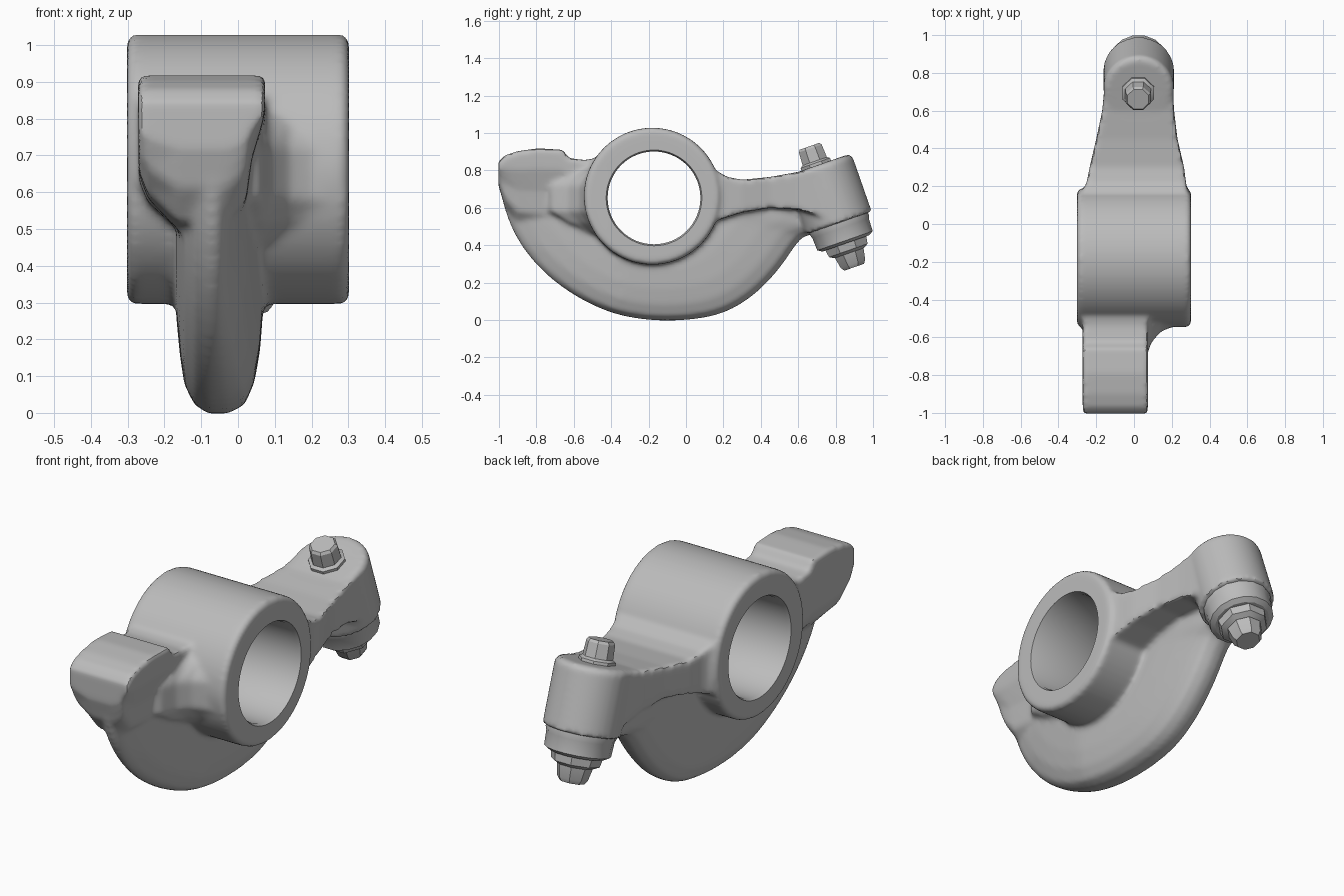
import bpy, bmesh, math
from mathutils import Vector

cube = bpy.data.objects.get("Cube")
if cube:
    bpy.data.objects.remove(cube, do_unlink=True)

steel = bpy.data.materials.new("grey steel")
steel.use_nodes = True
GREY = (0.5, 0.5, 0.5, 1)
steel.diffuse_color = GREY
steel.node_tree.nodes["Principled BSDF"].inputs["Base Color"].default_value = GREY


def loft(bm, rings):
    """Skin a list of equal-length point rings and cap both ends."""
    rows = [[bm.verts.new(p) for p in ring] for ring in rings]
    n = len(rows[0])
    faces = [bm.faces.new((a[i], a[(i + 1) % n], b[(i + 1) % n], b[i]))
             for a, b in zip(rows, rows[1:]) for i in range(n)]
    faces += [bm.faces.new(rows[0]), bm.faces.new(rows[-1])]
    bmesh.ops.recalc_face_normals(bm, faces=faces)


def rounded(points, passes=2):
    """Cut the corners of a closed outline until it reads as a curve."""
    pts = [Vector(p) for p in points]
    for _ in range(passes):
        pts = [a.lerp(b, t) for a, b in zip(pts, pts[1:] + pts[:1]) for t in (0.25, 0.75)]
    return pts


def lathe(bm, start, axis, steps, sides, spin=0.0):
    """Stack rings of (distance, radius) along an axis."""
    rot = Vector(axis).to_track_quat('Z', 'Y').to_matrix()
    loft(bm, [[Vector(start) + rot @ Vector((r * math.cos(a), r * math.sin(a), d))
               for a in (spin + math.tau * i / sides for i in range(sides))]
              for d, r in steps])


def finish(bm, name):
    mesh = bpy.data.meshes.new(name)
    bm.to_mesh(mesh)
    bm.free()
    obj = bpy.data.objects.new(name, mesh)
    bpy.context.collection.objects.link(obj)
    mesh.materials.append(steel)
    return obj


def activate(obj):
    bpy.ops.object.select_all(action='DESELECT')
    obj.select_set(True)
    bpy.context.view_layer.objects.active = obj


HUB = Vector((-0.18, 0.662))
BORE = Vector((-0.171, 0.653))
TILT = Vector((0, 0.33, -0.945))
BOSS_TOP = Vector((0.025, 0.708, 0.83))
STUD_BASE = Vector((0.022, 0.695, 0.83))

# Body: overlapping solids, blended afterwards
body = bmesh.new()

# Pivot barrel
lathe(body, (-0.302, *HUB), (1, 0, 0),
      [(0, 0.348), (0.016, 0.366), (0.588, 0.366), (0.604, 0.348)], 64)

# Curved web beneath the barrel, thinning towards its rim: (x, scale)
web = rounded([(-1, 0.8), (-0.98, 0.61), (-0.9, 0.42), (-0.77, 0.26), (-0.6, 0.13),
               (-0.4, 0.035), (-0.2, -0.002), (0, -0.002), (0.19, 0.03), (0.35, 0.12),
               (0.49, 0.26), (0.61, 0.44), (0.66, 0.455), (0.8, 0.5), (0.74, 0.7),
               (0.2, 0.7), (-0.5, 0.75)])
layers = [(-0.168, 0.6), (-0.158, 0.76), (-0.146, 0.88), (-0.118, 0.965), (-0.08, 1),
          (-0.03, 1), (0.018, 0.965), (0.045, 0.87), (0.06, 0.74), (0.068, 0.58)]


def web_point(p, x, scale):
    """Scale the outline about the barrel; the left face leans in towards the front."""
    q = HUB + (p - HUB) * scale
    lean = 0.05 * min(1, max(0, (-0.35 - q.x) / 0.45))
    return (x - lean * min(1, max(0, (x + 0.08) / 0.1)), q.x, q.y)


loft(body, [[web_point(p, x, s) for p in web] for x, s in layers])

# Valve pad: undercut section swept along y as (y, low z, top z), notched at the back
section = [(-0.272, 1), (0.075, 1), (0.072, 0.74), (0.038, 0.45), (0.022, 0.16), (-0.03, 0),
           (-0.165, 0), (-0.245, 0.2), (-0.27, 0.36)]
sweep = [(-1.003, 0.72, 0.845), (-0.97, 0.61, 0.88), (-0.9, 0.52, 0.903), (-0.79, 0.5, 0.918),
         (-0.66, 0.5, 0.91), (-0.625, 0.5, 0.865), (-0.54, 0.5, 0.855), (-0.4, 0.5, 0.88)]
loft(body, [[(x, y, low + (top - low) * f) for x, f in section] for y, low, top in sweep])

# Curved gusset from pad to barrel, fading out above and below: (z, depth)
gusset = [(0, -0.76), (0.06, -0.72), (0.09, -0.63), (0.14, -0.57), (0.2, -0.545),
          (0.3, -0.53), (0.3, -0.45), (0, -0.45)]
loft(body, [[(x, -0.45 + (y + 0.45) * s, z) for x, y in gusset]
            for z, s in ((0.46, 0.2), (0.52, 0.65), (0.58, 1), (0.72, 1), (0.79, 0.6), (0.83, 0.2))])

# Tapering adjuster arm: (y, left x, right x, low z, high z)
stations = [(0.05, -0.295, 0.295, 0.52, 0.86), (0.16, -0.28, 0.285, 0.53, 0.8),
            (0.22, -0.25, 0.275, 0.55, 0.765), (0.3, -0.235, 0.265, 0.575, 0.75),
            (0.45, -0.2, 0.23, 0.6, 0.765), (0.6, -0.168, 0.212, 0.59, 0.792),
            (0.74, -0.155, 0.205, 0.55, 0.825)]
loft(body, [[(a, y, lo), (b, y, lo), (b, y, hi), (a, y, hi)]
            for y, a, b, lo, hi in stations])

# Tilted adjuster boss
lathe(body, BOSS_TOP, TILT, [(0, 0.17), (0.02, 0.187), (0.33, 0.187)], 40)

arm = finish(body, "rocker_body")

# Bore cutter
bore = bmesh.new()
lathe(bore, (-0.4, *BORE), (1, 0, 0),
      [(0, 0.26), (0.1, 0.256), (0.115, 0.248), (0.685, 0.248), (0.7, 0.256), (0.8, 0.26)], 64)
cutter = finish(bore, "bore_cutter")
cutter.hide_render = True

# Blend the solids into one casting, then cut the bore
remesh = arm.modifiers.new("blend", 'REMESH')
remesh.mode = 'VOXEL'
remesh.voxel_size = 0.013
soft = arm.modifiers.new("fillets", 'SMOOTH')
soft.factor = 0.5
soft.iterations = 7
cut = arm.modifiers.new("bore", 'BOOLEAN')
cut.operation = 'DIFFERENCE'
cut.solver = 'EXACT'
cut.object = cutter
activate(arm)
for name in ("blend", "fillets", "bore"):
    bpy.ops.object.modifier_apply(modifier=name)
bpy.data.objects.remove(cutter, do_unlink=True)
arm.data.materials.clear()
arm.data.materials.append(steel)
activate(arm)
bpy.ops.object.shade_smooth_by_angle(angle=math.radians(35))

# Adjuster hardware: base point, (distance, radius) steps along the tilt, sides
hardware = {
    "adjuster_stud": (STUD_BASE, [(-0.105, 0.06), (-0.092, 0.07), (-0.02, 0.074),
                                  (-0.01, 0.09), (0.03, 0.09)], 8),
    "boss_collar": (BOSS_TOP, [(0.3, 0.165), (0.34, 0.17), (0.36, 0.163), (0.43, 0.16),
                               (0.445, 0.135)], 16),
    "lock_nut": (BOSS_TOP, [(0.42, 0.13), (0.485, 0.118), (0.5, 0.09)], 8),
    "adjuster_tip": (BOSS_TOP, [(0.48, 0.092), (0.56, 0.075), (0.58, 0.06)], 8),
}
for name, (base, steps, sides) in hardware.items():
    bm = bmesh.new()
    lathe(bm, base, TILT, steps, sides, math.pi / sides)
    activate(finish(bm, name))
    bpy.ops.object.shade_smooth_by_angle(angle=math.radians(30))
